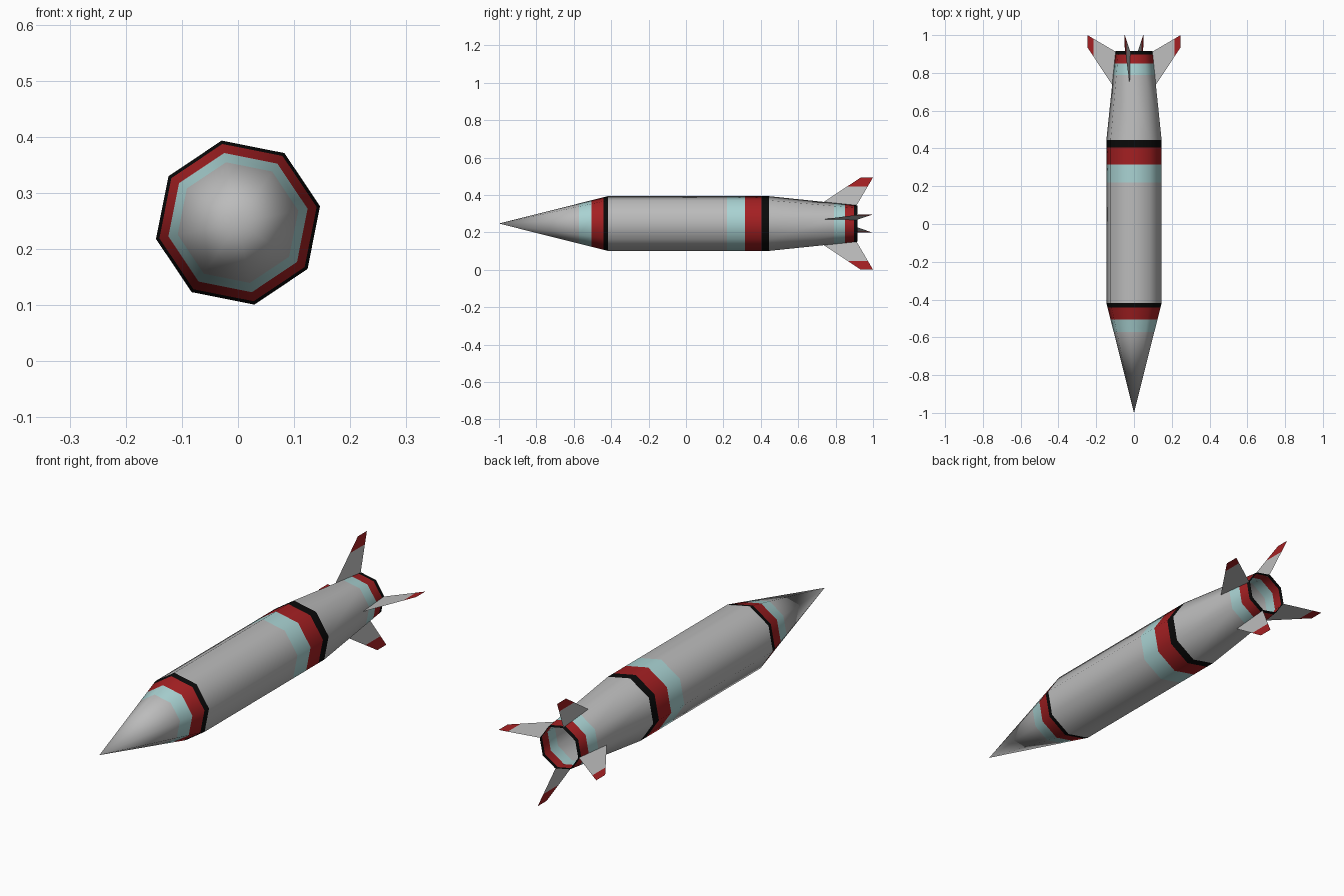
import bpy, bmesh, math

if "Cube" in bpy.data.objects:
    bpy.data.objects.remove(bpy.data.objects["Cube"])

SIDES = 8
TWIST = math.radians(11.25)   # roll of the octagonal hull
AXIS_Z = 0.247                # height of the rocket's axis


def material(name, rgb):
    m = bpy.data.materials.new(name)
    m.diffuse_color = (*rgb, 1)
    m.use_nodes = True
    m.node_tree.nodes["Principled BSDF"].inputs["Base Color"].default_value = m.diffuse_color
    return m


MATS = [material("light grey", (0.50, 0.50, 0.50)),
        material("pale cyan", (0.40, 0.65, 0.65)),
        material("red", (0.37, 0.014, 0.016)),
        material("black", (0.003, 0.003, 0.003))]
GREY, CYAN, RED, BLACK = range(4)


def finish(name, bm, smooth):
    mesh = bpy.data.meshes.new(name)
    for f in bm.faces:
        f.smooth = smooth
    bm.to_mesh(mesh)
    bm.free()
    for m in MATS:
        mesh.materials.append(m)
    obj = bpy.data.objects.new(name, mesh)
    obj.location.z = AXIS_Z
    bpy.context.collection.objects.link(obj)
    return obj


def hull(name, y0, r0, y1, r1, bands):
    """Open octagonal shell along y; bands = (end y, colour) from front to back."""
    bm = bmesh.new()

    def ring(y):
        r = r0 + (r1 - r0) * (y - y0) / (y1 - y0)
        if r < 1e-6:
            return [bm.verts.new((0, y, 0))] * SIDES
        angles = [TWIST + math.tau * k / SIDES for k in range(SIDES)]
        return [bm.verts.new((r * math.cos(a), y, r * math.sin(a))) for a in angles]

    prev = ring(y0)
    for y, colour in bands:
        cur = ring(y)
        for k in range(SIDES):
            n = (k + 1) % SIDES
            corners = [prev[k], cur[k], cur[n], prev[n]]
            f = bm.faces.new(list(dict.fromkeys(corners)))
            f.material_index = colour
        prev = cur
    return finish(name, bm, True)


# Hull sections with painted bands
hull("nose_cone", -1.0, 0.0, -0.418, 0.149,
     [(-0.572, GREY), (-0.506, CYAN), (-0.442, RED), (-0.418, BLACK)])
hull("body", -0.418, 0.149, 0.445, 0.149,
     [(0.22, GREY), (0.315, CYAN), (0.404, RED), (0.445, BLACK)])
hull("tail_section", 0.445, 0.149, 0.916, 0.099,
     [(0.79, GREY), (0.85, CYAN), (0.898, RED), (0.916, BLACK)])


# Four thin swept fins with red tips
def fin(name, angle, split):
    bm = bmesh.new()
    root = [(0.118, 0.737), (0.099, 0.912)]
    tip = [(0.2515, 0.935), (0.2515, 1.0)]

    def cut(i):   # where the paint line crosses an edge
        (ra, ya), (rb, yb) = root[i], tip[i]
        return split, ya + (yb - ya) * (split - ra) / (rb - ra)

    rows = [root, [cut(0), cut(1)], tip]
    verts = [[bm.verts.new((r * math.cos(angle), y, r * math.sin(angle)))
              for r, y in row] for row in rows]
    for (a, b), (c, d), colour in ((*verts[:2], GREY), (*verts[1:], RED)):
        bm.faces.new((a, c, d, b)).material_index = colour
    return finish(name, bm, False)


for i, name in enumerate(("right_fin", "top_fin", "left_fin", "bottom_fin")):
    fin(name, TWIST + i * math.pi / 2, 0.203 if i % 2 else 0.218)
